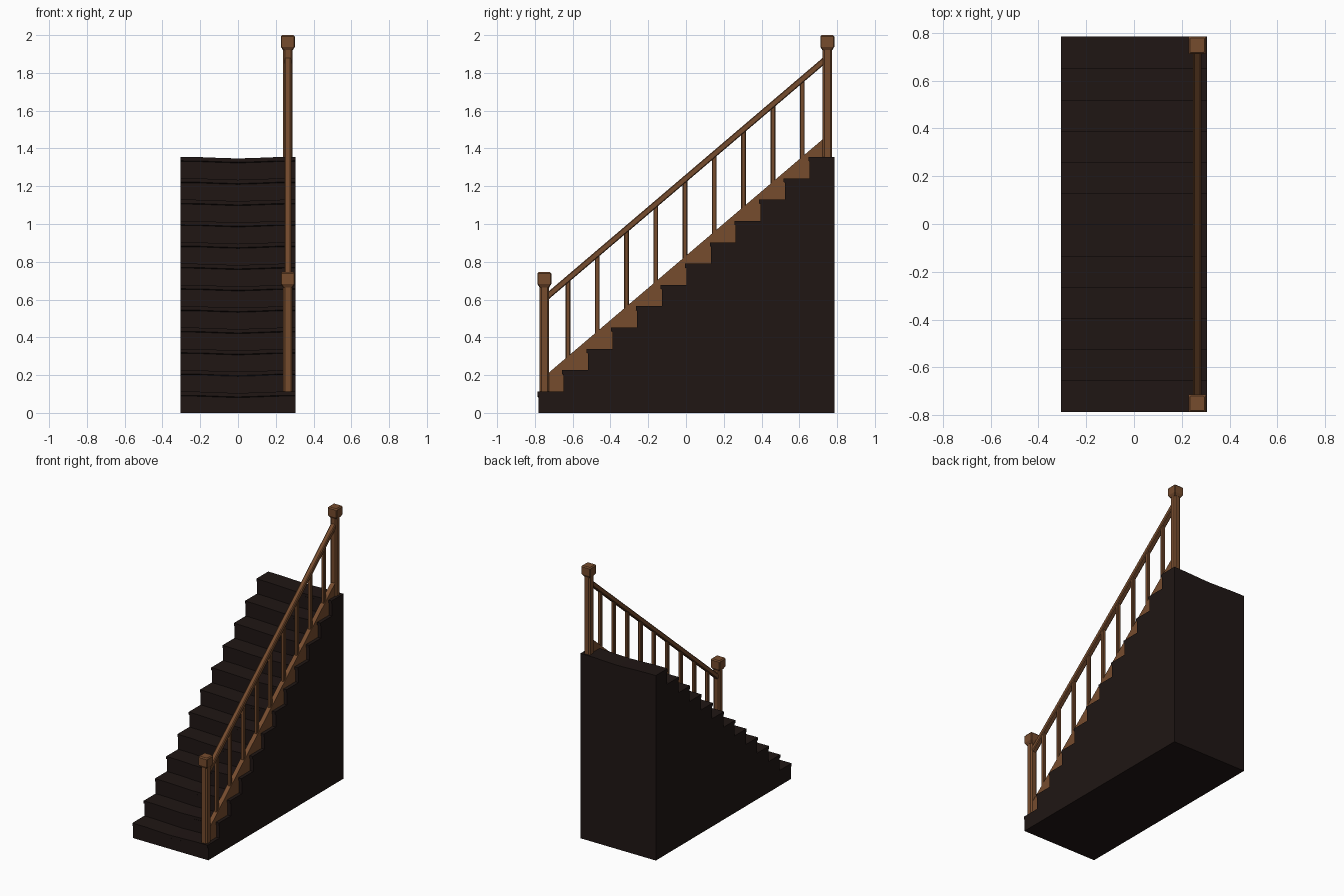
import bpy, bmesh

if "Cube" in bpy.data.objects:
    bpy.data.objects.remove(bpy.data.objects["Cube"])

N = 12                      # steps
RISE, RUN = 1.355 / N, 0.1304
Y0, Y1 = -0.78, 0.785       # front riser, back wall
W = 0.305                   # half width of the flight
RX = 0.264                  # balustrade line
SLOPE = 0.852


def material(name, rgb):
    m = bpy.data.materials.new(name)
    m.diffuse_color = (*rgb, 1)
    m.use_nodes = True
    m.node_tree.nodes["Principled BSDF"].inputs["Base Color"].default_value = m.diffuse_color
    return m


DARK = material("dark_wood", (0.014, 0.008, 0.007))
BROWN = material("brown_wood", (0.18, 0.072, 0.027))


def loft(name, rings, mat):
    """Skin a list of equal-length closed rings and cap both ends."""
    bm = bmesh.new()
    vs = [[bm.verts.new(p) for p in r] for r in rings]
    n = len(vs[0])
    for a, b in zip(vs, vs[1:]):
        for i in range(n):
            j = (i + 1) % n
            bm.faces.new((a[i], a[j], b[j], b[i]))
    caps = [bm.faces.new(vs[0]), bm.faces.new(vs[-1])]
    bmesh.ops.recalc_face_normals(bm, faces=bm.faces)
    bmesh.ops.triangulate(bm, faces=[f for f in caps if len(f.verts) > 8])
    me = bpy.data.meshes.new(name)
    bm.to_mesh(me)
    bm.free()
    me.materials.append(mat)
    ob = bpy.data.objects.new(name, me)
    bpy.context.collection.objects.link(ob)
    return ob


def octagon(hx, hy, c):
    """Rectangle with chamfered corners."""
    return [(hx, -hy + c), (hx, hy - c), (hx - c, hy), (-hx + c, hy),
            (-hx, hy - c), (-hx, -hy + c), (-hx + c, -hy), (hx - c, -hy)]


def column(name, y, sections):
    """Chamfered square column from (z, half width, chamfer) sections."""
    return loft(name, [[(RX + a, y + b, z) for a, b in octagon(h, h, c)]
                       for z, h, c in sections], BROWN)


# Flight of steps with nosings; treads worn down in the middle
profile = [(Y0, 0, 0)]
for k in range(N):
    y, z = Y0 + RUN * k, RISE * (k + 1)
    profile += [(y, z - 0.024, 1), (y - 0.007, z - 0.02, 1), (y - 0.007, z, 1)]
    profile.append((y + RUN, z, 1) if k < N - 1 else (Y1, z, 1))
profile.append((Y1, 0, 0))
wear = [(-W, 0), (-0.2, 0.001), (-0.1, 0.005), (0, 0.008),
        (0.1, 0.005), (0.2, 0.001), (W, 0)]
loft("steps", [[(x, y, z - d * w) for y, z, w in profile] for x, d in wear], DARK)

# Newel posts with bevelled caps
for name, y, base, top in (("lower_newel_post", -0.75, RISE, 0.745),
                           ("upper_newel_post", 0.748, N * RISE, 2.0)):
    column(name, y, [(base - 0.01, 0.025, 0.009), (top - 0.06, 0.025, 0.009)])
    column(name + "_cap", y, [(top - 0.08, 0.026, 0.005), (top - 0.062, 0.037, 0.004),
                              (top - 0.008, 0.037, 0.004), (top, 0.030, 0.003)])

# Base rail filling the gap above the steps
E = 0.735


def base_top(y):
    return 0.21 + SLOPE * (y + 0.73)


def hand_mid(y):
    return 0.62 + SLOPE * (y + 0.73)


saw = [(-E, RISE - 0.005)]
for k in range(1, N):
    y = Y0 + RUN * k
    saw += [(y + 0.002, RISE * k - 0.005), (y + 0.002, RISE * (k + 1) - 0.005)]
saw += [(E, N * RISE - 0.005), (E, base_top(E)), (-E, base_top(-E))]
loft("base_rail", [[(RX + s * 0.016, y, z) for y, z in saw] for s in (-1, 1)], BROWN)

# Handrail
loft("handrail", [[(RX + a, y, hand_mid(y) + b) for a, b in octagon(0.018, 0.021, 0.006)]
                  for y in (-E, E)], BROWN)

# Balusters
for i in range(9):
    y = -0.625 + 0.155 * i
    column(f"baluster_{i + 1}", y, [(base_top(y) - 0.02, 0.0125, 0.004),
                                    (hand_mid(y), 0.0125, 0.004)])
